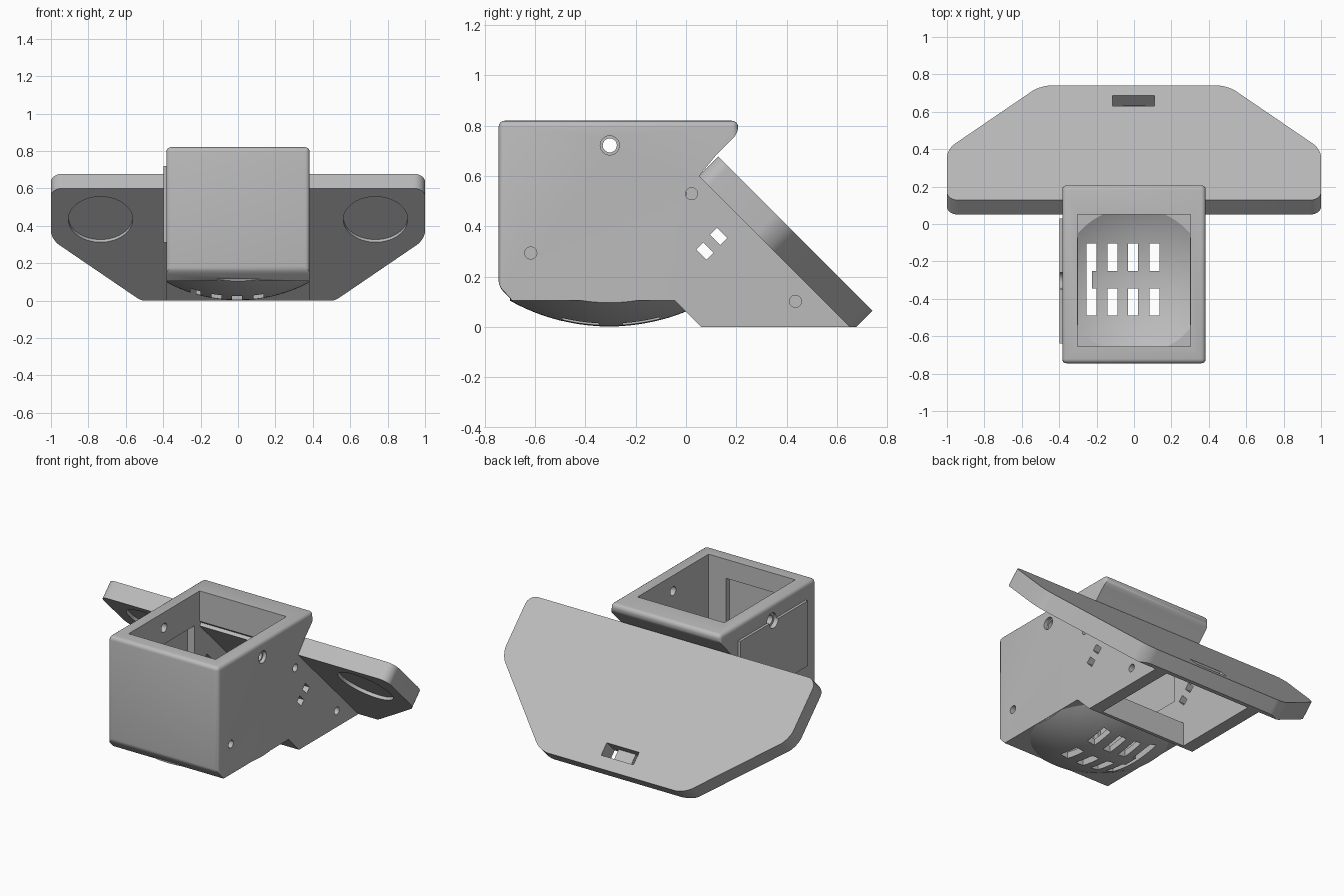
import bpy, bmesh, math
from mathutils import Matrix, Vector

if "Cube" in bpy.data.objects:
    bpy.data.objects.remove(bpy.data.objects["Cube"])

grey = bpy.data.materials.new("light_grey_plastic")
grey.diffuse_color = (0.5, 0.5, 0.5, 1)
grey.use_nodes = True
grey.node_tree.nodes["Principled BSDF"].inputs["Base Color"].default_value = grey.diffuse_color


def finish(bm, name):
    bmesh.ops.recalc_face_normals(bm, faces=bm.faces)
    me = bpy.data.meshes.new(name)
    bm.to_mesh(me)
    bm.free()
    ob = bpy.data.objects.new(name, me)
    bpy.context.collection.objects.link(ob)
    me.materials.append(grey)
    return ob


def prism(bm, points, offset):
    face = bm.faces.new([bm.verts.new(p) for p in points])
    ext = bmesh.ops.extrude_face_region(bm, geom=[face])
    bmesh.ops.translate(bm, vec=offset, verts=[v for v in ext["geom"] if isinstance(v, bmesh.types.BMVert)])


def side_prism(name, profile, x0, x1):
    bm = bmesh.new()
    prism(bm, [(x0, y, z) for y, z in profile], (x1 - x0, 0, 0))
    return finish(bm, name)


def box(name, x, y, z, matrix=None):
    bm = bmesh.new()
    bmesh.ops.create_cube(bm, size=1)
    lo, hi = Vector((x[0], y[0], z[0])), Vector((x[1], y[1], z[1]))
    for v in bm.verts:
        v.co = Vector(a + (b - a) * (c + 0.5) for a, b, c in zip(lo, hi, v.co))
    if matrix:
        bm.transform(matrix)
    return finish(bm, name)


def rod(name, radius, depth, matrix, sides=32):
    bm = bmesh.new()
    bmesh.ops.create_cone(bm, cap_ends=True, segments=sides, radius1=radius,
                          radius2=radius, depth=depth, matrix=matrix)
    return finish(bm, name)


def ball(name, radius, center):
    bm = bmesh.new()
    bmesh.ops.create_uvsphere(bm, u_segments=64, v_segments=90, radius=radius,
                              matrix=Matrix.Translation(center))
    return finish(bm, name)


def combine(ob, other, operation="DIFFERENCE"):
    mod = ob.modifiers.new("cut", "BOOLEAN")
    mod.object, mod.operation, mod.solver = other, operation, "EXACT"
    bpy.context.view_layer.objects.active = ob
    bpy.ops.object.modifier_apply(modifier=mod.name)
    bpy.data.objects.remove(other)


def x_rod(radius, x, y, z, depth):
    return rod("cutter", radius, depth, Matrix.Translation((x, y, z)) @ Matrix.Rotation(math.pi / 2, 4, "Y"))


# Housing: side profile with the upper edges and front corners rounded
bm = bmesh.new()
outline = [(-0.745, 0.82), (0.207, 0.82), (0.207, 0.77), (0.118, 0.681), (0.055, 0.605), (0.655, 0),
           (0.06, 0), (-0.045, 0.105), (-0.69, 0.105), (-0.745, 0.16)]
prism(bm, [(-0.383, y, z) for y, z in outline], (0.766, 0, 0))
edges = [e for e in bm.edges if all(v.co.z > 0.75 or v.co.y < -0.72 for v in e.verts)]
bmesh.ops.bevel(bm, geom=edges, offset=0.024, segments=4, profile=0.5, affect="EDGES", clamp_overlap=True)
housing = finish(bm, "housing")

# Bulging grille dome under the floor
dome = ball("dome", 0.81, (0, -0.305, 0.812))
combine(dome, box("clip", (-0.38, 0.38), (-0.7, 0.08), (-0.1, 0.14)), "INTERSECT")
combine(housing, dome, "UNION")

# Hollow interior, open at the top and at the rear underside
combine(housing, side_prism("cavity", [(-0.655, 0.9), (0.05, 0.9), (0.05, 0.63), (0.73, -0.05),
                                       (0.08, -0.05), (0.08, 0.15), (-0.655, 0.15)], -0.302, 0.302))
bowl = ball("bowl", 0.77, (0, -0.305, 0.812))
combine(bowl, box("clip", (-0.3, 0.3), (-0.654, 0.05), (0, 0.2)), "INTERSECT")
combine(housing, bowl)

# Vent slots through the dome
for i, x in enumerate((-0.228, -0.115, -0.005, 0.11)):
    for y0, y1 in ((-0.49, -0.345), (-0.25, -0.105)):
        combine(housing, box("cutter", (x - 0.027, x + 0.027), (y0, y1), (-0.1, 0.3)))
combine(housing, box("cutter", (-0.255, -0.225), (-0.36, -0.24), (-0.1, 0.3)))

# Inner wall pockets
combine(housing, box("cutter", (-0.35, -0.29), (-0.5, 0), (0.33, 0.62)))
combine(housing, box("cutter", (-0.28, 0.18), (-0.69, -0.64), (0.3, 0.7)))

# Raised panel on the left wall
panel = box("panel", (-0.399, -0.38), (-0.64, 0.03), (0.31, 0.72))
combine(housing, panel, "UNION")

# Screw holes and strap slots in the side walls
for y, z, r, x, depth in ((-0.303, 0.722, 0.028, 0, 1), (-0.303, 0.722, 0.038, 0.4, 0.08),
                          (-0.303, 0.722, 0.045, -0.4, 0.06),
                          (0.022, 0.53, 0.024, 0.36, 0.2), (-0.617, 0.294, 0.024, 0.36, 0.2),
                          (0.435, 0.102, 0.024, 0.36, 0.2)):
    combine(housing, x_rod(r, x, y, z, depth))
for y, z in ((0.075, 0.302), (0.13, 0.36)):
    turn = Matrix.Translation((0, y, z)) @ Matrix.Rotation(math.pi / 4, 4, "X")
    combine(housing, box("cutter", (-0.6, 0.6), (-0.02, 0.02), (-0.029, 0.029), turn))

# Mounting plate, leaning 45 degrees: local y runs down the slope, local z runs out of the back
h = math.sqrt(0.5)
lean = Matrix(((1, 0, 0, 0), (0, h, h, 0.05), (0, -h, h, 0.6), (0, 0, 0, 1)))
T, L = 0.11, 0.867
bm = bmesh.new()
prism(bm, [(-1, 0, 0), (1, 0, 0), (1, 0.385, 0), (0.5, L, 0), (-0.5, L, 0), (-1, 0.385, 0)], (0, 0, T))
uprights = [e for e in bm.edges if abs(e.verts[0].co.z - e.verts[1].co.z) > 0.05]
bmesh.ops.bevel(bm, geom=uprights, offset=0.06, segments=8, profile=0.5, affect="EDGES")
bm.transform(lean)
plate = finish(bm, "mounting_plate")
combine(plate, box("cutter", (-2, 2), (-1, 2), (-0.5, 0)))

# Round recesses on the plate's underside and a cable slot
for s in (-1, 1):
    combine(plate, rod("cutter", 0.172, 0.05, lean @ Matrix.Translation((s * 0.735, 0.235, -0.005)), 64))
combine(plate, box("cutter", (-0.115, 0.11), (0.71, 0.79), (-0.2, 0.2), lean))

# Small bridge behind the cable slot
box("cable_bridge", (-0.06, 0.06), (0.70, 0.78), (0.01, 0.045), lean)

for ob in bpy.data.objects:
    bpy.ops.object.select_all(action="DESELECT")
    ob.select_set(True)
    bpy.context.view_layer.objects.active = ob
    bpy.ops.object.shade_smooth_by_angle(angle=math.radians(25))
